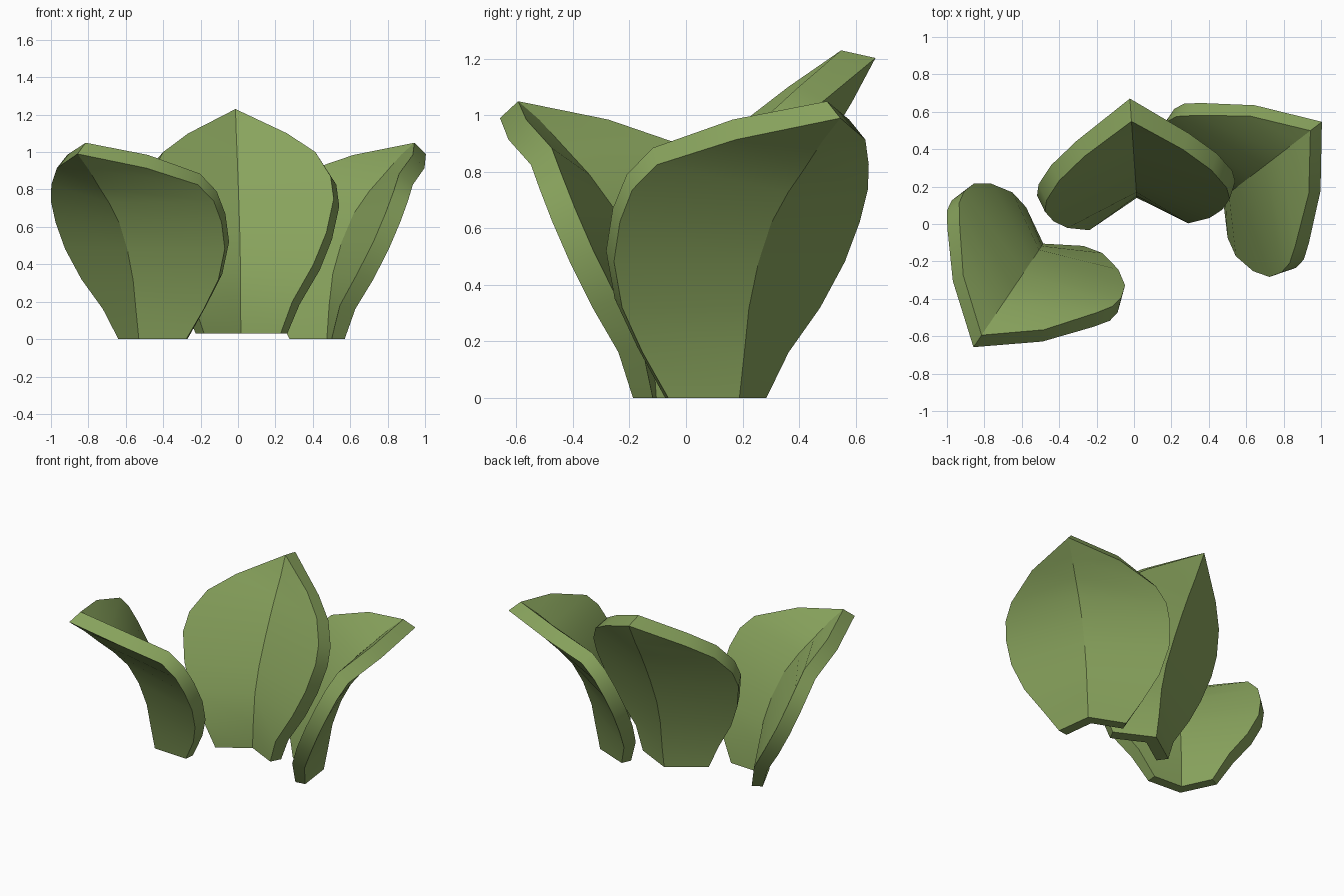
import bpy, bmesh
from math import radians, cos, sin
from mathutils import Vector

if "Cube" in bpy.data.objects:
    bpy.data.objects.remove(bpy.data.objects["Cube"])

green = bpy.data.materials.new("leaf_green")
green.diffuse_color = (0.25, 0.37, 0.11, 1)
green.use_nodes = True
green.node_tree.nodes["Principled BSDF"].inputs["Base Color"].default_value = green.diffuse_color

# Leaf rows: height, half width, midrib reach, edge reach (inner face)
SIDE = [(0, .185, 0, -.11), (.18, .29, .015, -.135), (.35, .41, .04, -.11),
        (.52, .487, .10, -.06), (.67, .507, .18, .005), (.79, .495, .285, .07),
        (.885, .44, .39, .15), (.985, .26, .50, .38), (1.05, 0, .59, .59)]
BACK = [(.03, .205, 0, -.12), (.2, .265, .01, -.155), (.4, .38, .03, -.135),
        (.57, .452, .08, -.095), (.75, .495, .16, -.04), (.87, .483, .22, .02),
        (1.0, .408, .29, .12), (1.1, .265, .35, .24), (1.23, 0, .41, .41)]


def leaf(name, rows, base, angle, thick):
    a = radians(angle)
    d = Vector((cos(a), sin(a), 0))       # outward
    p = Vector((-sin(a), cos(a), 0))      # across
    o = Vector((base[0], base[1], 0))
    bm = bmesh.new()
    # inner surface, folded along the midrib
    grid = []
    for z, w, mid, edge in rows:
        up = Vector((0, 0, z))
        if w == 0:
            grid.append([bm.verts.new(o + d * mid + up)] * 3)
        else:
            grid.append([bm.verts.new(o + p * w * k + d * (edge if k else mid) + up)
                         for k in (-1, 0, 1)])
    for r, s in zip(grid, grid[1:]):
        for i in (0, 1):
            quad = [r[i], r[i + 1], s[i + 1], s[i]]
            bm.faces.new(list(dict.fromkeys(quad)))
    bm.normal_update()
    inner_faces = list(bm.faces)
    if sum((f.normal.dot(d) for f in inner_faces)) > 0:
        bmesh.ops.reverse_faces(bm, faces=inner_faces)
        bm.normal_update()
    # outer surface, offset along the normals, base thinner and kept level
    base_z = rows[0][0]
    tip = grid[-1][0]
    outer = {}
    for v in list(bm.verts):
        t = thick * min(1, .75 + (v.co.z - base_z) * .9)
        q = v.co - v.normal * t * min(v.calc_shell_factor(), 1.35)
        if abs(v.co.z - base_z) < 1e-5:
            q.z = base_z
        if v is tip:
            q += d * .02 + Vector((0, 0, .02))
        outer[v] = q
    rim = [e for e in bm.edges if e.is_boundary]
    outer = {v: bm.verts.new(q) for v, q in outer.items()}
    for f in inner_faces:
        bm.faces.new([outer[v] for v in reversed(f.verts)])
    for e in rim:
        v, w = e.verts
        bm.faces.new([v, w, outer[w], outer[v]])
    bmesh.ops.recalc_face_normals(bm, faces=bm.faces)
    me = bpy.data.meshes.new(name)
    bm.to_mesh(me)
    bm.free()
    me.materials.append(green)
    ob = bpy.data.objects.new(name, me)
    bpy.context.collection.objects.link(ob)
    bpy.ops.object.select_all(action='DESELECT')
    ob.select_set(True)
    bpy.context.view_layer.objects.active = ob
    bpy.ops.object.shade_smooth_by_angle(angle=radians(28))


leaf("left_leaf", SIDE, (-.485, -.105), 236, .095)
leaf("right_leaf", SIDE, (.475, .14), 37.5, .095)
leaf("back_leaf", BACK, (.015, .14), 94, .105)
